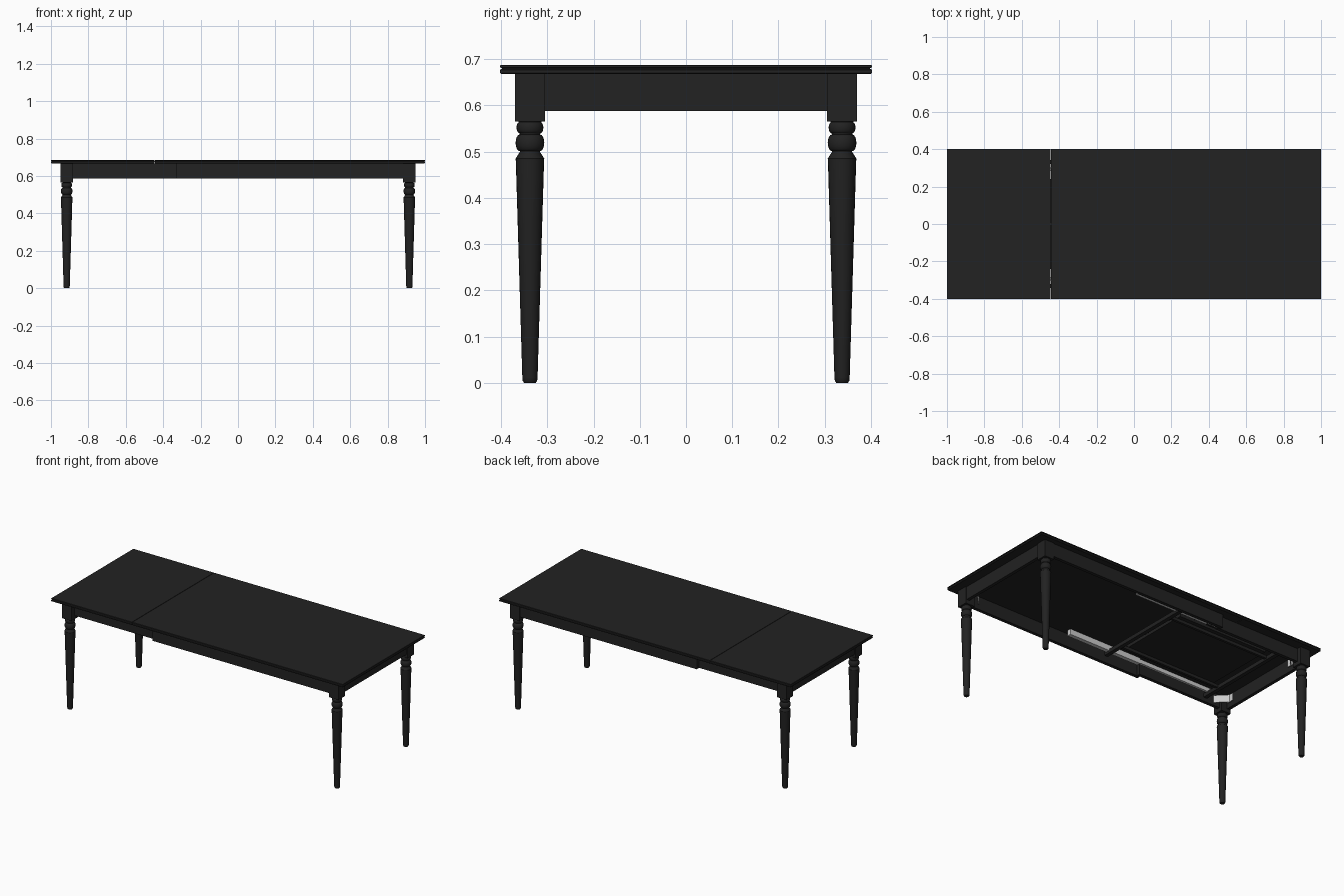
import bpy, bmesh, math
from mathutils import Matrix

if "Cube" in bpy.data.objects:
    bpy.data.objects.remove(bpy.data.objects["Cube"])


def material(name, v):
    m = bpy.data.materials.new(name)
    m.diffuse_color = (v, v, v, 1)
    m.use_nodes = True
    m.node_tree.nodes["Principled BSDF"].inputs["Base Color"].default_value = m.diffuse_color
    return m


BLACK = material("black brown wood", 0.016)
METAL = material("light grey metal", 0.6)


def finish(name, bm, mat):
    bmesh.ops.recalc_face_normals(bm, faces=bm.faces)
    me = bpy.data.meshes.new(name)
    bm.to_mesh(me)
    bm.free()
    me.materials.append(mat)
    ob = bpy.data.objects.new(name, me)
    bpy.context.collection.objects.link(ob)
    return ob


def box(name, x, y, z, mat=BLACK, angle=0):
    """Box from (min, max) ranges, turned about its own vertical axis."""
    bm = bmesh.new()
    c = [(a + b) / 2 for a, b in (x, y, z)]
    s = [b - a for a, b in (x, y, z)]
    bmesh.ops.create_cube(bm, size=1, matrix=Matrix.Translation(c)
                          @ Matrix.Rotation(angle, 4, 'Z') @ Matrix.Diagonal((*s, 1)))
    return finish(name, bm, mat)


def loft(bm, rings):
    """Skin a stack of closed rings and cap both ends."""
    rings = [[bm.verts.new(p) for p in r] for r in rings]
    n = len(rings[0])
    for a, b in zip(rings, rings[1:]):
        for i in range(n):
            j = (i + 1) % n
            bm.faces.new((a[i], a[j], b[j], b[i]))
    bm.faces.new(rings[0])
    bm.faces.new(rings[-1])


# Table top: two leaves with a grooved outer edge, meeting at a thin seam
EDGE = [(0.002, 0.668), (0, 0.670), (0, 0.677), (0.004, 0.679),
        (0.004, 0.681), (0, 0.682), (0, 0.686), (0.001, 0.687)]


def leaf(name, x0, x1, left, right):
    bm = bmesh.new()
    rings = []
    for d, z in EDGE:
        a, b, w = x0 + d * left, x1 - d * right, 0.402 - d
        rings.append([(a, -w, z), (b, -w, z), (b, w, z), (a, w, z)])
    loft(bm, rings)
    return finish(name, bm, BLACK)


SEAM = -0.445
leaf("small_top_leaf", -1, SEAM - 0.0015, 1, 0)
leaf("large_top_leaf", SEAM + 0.0015, 1, 0, 1)
for y in (-0.3, 0, 0.3):
    box("alignment_pin", (SEAM - 0.01, SEAM + 0.01), (y - 0.004, y + 0.004),
        (0.674, 0.681), METAL)

# Turned legs with square blocks
LX, LY, HALF = 0.916, 0.3375, 0.0325
PROFILE = [(0.0125, 0), (0.0155, 0.004), (0.0165, 0.012), (0.0305, 0.478), (0.031, 0.485),
           (0.022, 0.499)]


def bead(zc, h, inner, outer, steps=8):
    pts = []
    for i in range(steps + 1):
        t = -math.pi / 2 + math.pi * i / steps
        pts.append((inner + (outer - inner) * math.cos(t), zc + h * math.sin(t)))
    return pts


PROFILE += bead(0.519, 0.018, 0.022, 0.031) + bead(0.552, 0.012, 0.023, 0.029)
PROFILE += [(0.025, 0.5645), (0.025, 0.57)]
SIDES = 24
for sx in (-1, 1):
    for sy in (-1, 1):
        side = ("front" if sy < 0 else "back") + ("_left" if sx < 0 else "_right")
        bm = bmesh.new()
        loft(bm, [[(sx * LX + r * math.cos(2 * math.pi * i / SIDES),
                    sy * LY + r * math.sin(2 * math.pi * i / SIDES), z)
                   for i in range(SIDES)] for r, z in PROFILE])
        leg = finish(side + "_leg", bm, BLACK)
        bpy.context.view_layer.objects.active = leg
        leg.select_set(True)
        bpy.ops.object.shade_smooth_by_angle(angle=math.radians(35))
        leg.select_set(False)
        box(side + "_leg_block", (sx * LX - HALF, sx * LX + HALF),
            (sy * LY - HALF, sy * LY + HALF), (0.565, 0.668))
        # Diagonal metal corner brace with a flange on each apron
        bx, by = sx * 0.872, sy * 0.294
        box(side + "_corner_brace", (bx - 0.05, bx + 0.05), (by - 0.002, by + 0.002),
            (0.605, 0.65), METAL, -sx * sy * math.pi / 4)
        box(side + "_brace_end_flange", (sx * 0.905 - 0.003, sx * 0.905 + 0.003),
            (sy * 0.255 - 0.02, sy * 0.255 + 0.02), (0.605, 0.65), METAL)


def span(s, a, b):
    return tuple(sorted((s * a, s * b)))


# Aprons: the sliding left section sits behind the fixed right section
for s, side in ((-1, "front"), (1, "back")):
    box(side + "_main_apron", (-0.33, 0.885), span(s, 0.345, 0.365), (0.588, 0.668))
    box(side + "_sliding_apron", (-0.885, -0.31), span(s, 0.322, 0.342), (0.588, 0.668))
    # Extension slides
    box(side + "_outer_slide", (-0.28, 0.22), span(s, 0.28, 0.305), (0.625, 0.66), METAL)
    box(side + "_inner_slide", (-0.80, -0.28), span(s, 0.283, 0.298), (0.63, 0.655), METAL)
for s, side in ((-1, "left"), (1, "right")):
    box(side + "_end_apron", span(s, 0.923, 0.943), (-0.306, 0.306), (0.588, 0.668))

# Leaf storage under the top: cross bars and the stored leaf between them
for x in (-0.07, -0.78):
    box("cross_bar", (x - 0.012, x + 0.012), (-0.322, 0.322), (0.612, 0.635))
box("stored_leaf", (-0.74, -0.13), (-0.24, 0.24), (0.638, 0.655))
for s in (-1, 1):
    box("storage_runner", (-0.78, -0.07), span(s, 0.2, 0.215), (0.62, 0.638))
